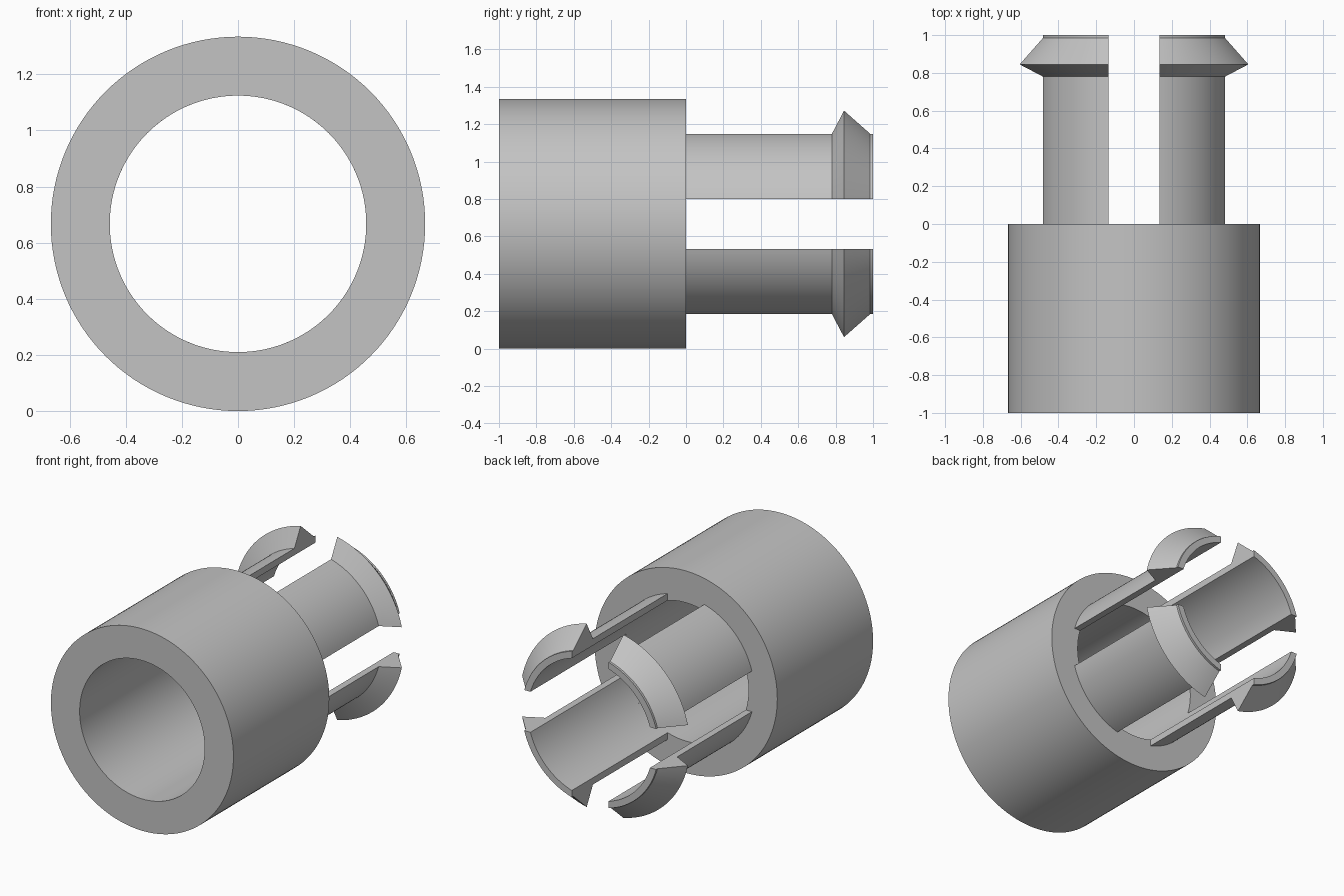
import bpy, bmesh, math
from mathutils import Vector

if "Cube" in bpy.data.objects:
    bpy.data.objects.remove(bpy.data.objects["Cube"], do_unlink=True)

BODY_R, BORE_R, PRONG_R, BARB_R = 0.667, 0.457, 0.5, 0.62
SLOT = 0.134  # half width of the cross slots

grey = bpy.data.materials.new("plain grey")
grey.use_nodes = True
grey.diffuse_color = (0.55, 0.55, 0.55, 1)
grey.node_tree.nodes["Principled BSDF"].inputs["Base Color"].default_value = grey.diffuse_color


def sweep(name, profile, steps, closed, angles):
    """Sweep a closed (radius, y) profile about the y axis; angles(r) gives the arc limits."""
    bm = bmesh.new()
    rows = []
    for i in range(steps if closed else steps + 1):
        row = []
        for r, y in profile:
            start, end = angles(r)
            a = start + (end - start) * i / steps
            row.append(bm.verts.new((r * math.cos(a), y, r * math.sin(a))))
        rows.append(row)
    n = len(profile)
    for i in range(steps):
        a, b = rows[i], rows[(i + 1) % len(rows)]
        for j in range(n):
            k = (j + 1) % n
            bm.faces.new((a[j], a[k], b[k], b[j]))
    if not closed:
        bm.faces.new(rows[0])
        bm.faces.new(rows[-1])
    bmesh.ops.recalc_face_normals(bm, faces=bm.faces)
    mesh = bpy.data.meshes.new(name)
    bm.to_mesh(mesh)
    bm.free()
    mesh.materials.append(grey)
    return mesh


def place(name, mesh, turn=0):
    obj = bpy.data.objects.new(name, mesh)
    bpy.context.collection.objects.link(obj)
    obj.location = Vector((0, 0, BODY_R))
    obj.rotation_euler.y = turn
    bpy.ops.object.select_all(action="DESELECT")
    obj.select_set(True)
    bpy.context.view_layer.objects.active = obj
    bpy.ops.object.shade_smooth_by_angle(angle=math.radians(25))


def slot_limits(r):
    gap = math.asin(SLOT / r)
    return gap, math.pi / 2 - gap


# Hollow cylindrical body
body = [(BORE_R, -1), (BODY_R, -1), (BODY_R, 0), (BORE_R, 0)]
place("body_sleeve", sweep("body_sleeve", body, 128, True, lambda r: (0, math.tau)))

# Four snap prongs with barbed ends, one per quadrant
prong = [(BORE_R, 0), (PRONG_R, 0), (PRONG_R, 0.78), (BARB_R, 0.845),
         (PRONG_R, 0.985), (PRONG_R, 1), (BORE_R, 1)]
prong_mesh = sweep("snap_prong", prong, 24, False, slot_limits)
for q, side in enumerate(("upper_left", "lower_left", "lower_right", "upper_right")):
    place("snap_prong_" + side, prong_mesh, q * math.pi / 2)
